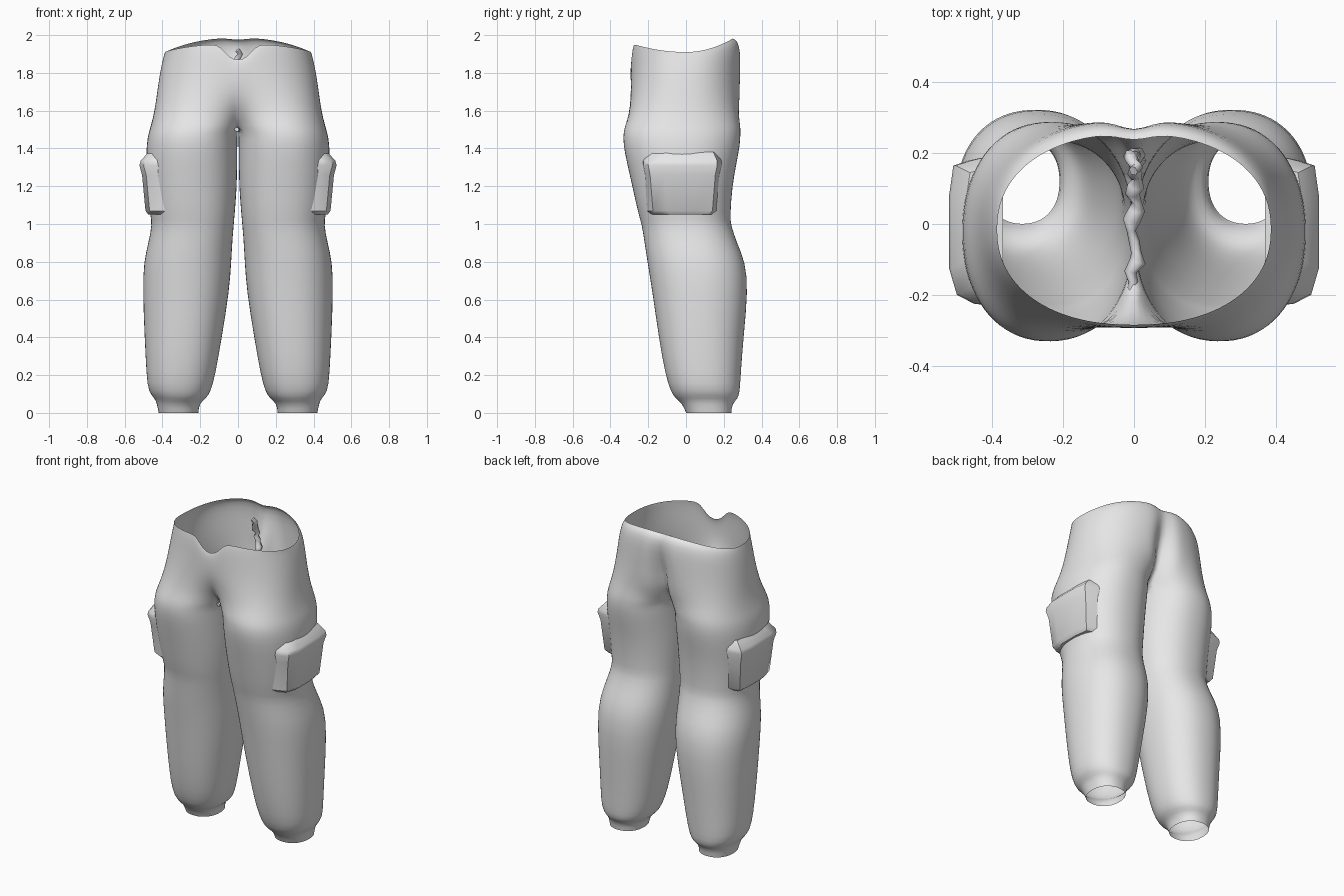
import bpy, bmesh, math, random
from math import sin, cos, pi, exp

if "Cube" in bpy.data.objects:
    bpy.data.objects.remove(bpy.data.objects["Cube"])
random.seed(4)

cloth = bpy.data.materials.new("grey_cloth")
cloth.use_nodes = True
GREY = (0.8, 0.8, 0.8, 1)
cloth.diffuse_color = GREY
cloth.node_tree.nodes["Principled BSDF"].inputs["Base Color"].default_value = GREY

# Ring profile of one side: height, inner x, outer x, front y, back y
RINGS = [
    (0, .21, .42, 0, .24), (.05, .205, .43, -.02, .245),
    (.075, .17, .44, -.055, .275), (.11, .145, .475, -.08, .285),
    (.2, .12, .485, -.11, .29), (.4, .085, .495, -.145, .305),
    (.65, .045, .505, -.18, .33), (.8, .035, .5, -.205, .315),
    (.9, .03, .475, -.22, .27), (1, .022, .455, -.235, .237),
    (1.04, .018, .465, -.25, .235), (1.2, .005, .48, -.285, .245),
    (1.33, .004, .487, -.315, .27), (1.42, .003, .485, -.333, .287),
    (1.48, .002, .475, -.333, .29), (1.52, -.02, .462, -.325, .29),
    (1.6, -.12, .442, -.305, .285), (1.7, -.25, .428, -.296, .287),
    (1.8, -.35, .416, -.294, .292), (1.88, -.39, .403, -.294, .295),
    (1.93, -.39, .392, -.29, .28), (1.95, -.385, .387, -.285, .255),
]
ARC, WALL, POWER = 30, 7, 0.9
CROTCH = 1.5


def rounded(v):
    return math.copysign(abs(v) ** POWER, v)


def rim_height(x, y):
    """Waist edge: high back, dipped sides, front notch."""
    s = min(abs(y) / .27, 1)
    if y > 0:
        return 1.91 + .085 * s * s
    return 1.91 + .04 * s * s - .085 * exp(-(x / .075) ** 4)


def bump(v, centre, width):
    return exp(-((v - centre) / width) ** 2)


def ring_points(z, inner, outer, front, back):
    c, rx = (inner + outer) / 2, (outer - inner) / 2
    cy, ry = (front + back) / 2, (back - front) / 2
    # The seam angle is where the outline reaches the middle plane
    seam = pi * .8 if inner > 0 else math.acos(-(max(c, 0) / rx) ** (1 / POWER))
    angles = [-seam + 2 * seam * i / ARC for i in range(ARC + 1)]
    angles += [seam + (2 * pi - 2 * seam) * i / (WALL + 1) for i in range(1, WALL + 1)]
    pts = []
    for i, a in enumerate(angles):
        x, y = c + rx * rounded(cos(a)), cy + ry * rounded(sin(a))
        if inner < 0 and (x < .0001 or i >= ARC or i == 0):
            x = 0
        # Rear cleft and shallow fly creases
        if y > 0 and z > CROTCH:
            y -= .075 * bump(x, 0, .035) * bump(z, 1.7, .12) + .02 * bump(x, 0, .05)
        if y < 0 and z > CROTCH:
            y += .015 * bump(x, 0, .1) * (bump(z, 1.6, .04) + bump(z, 1.74, .03))
        t = max(0, (z - 1.7) / .25)
        pts.append((x, y, z + (rim_height(x, y) - 1.95) * t))
    return pts


def add_object(name, bm, subdivide):
    bmesh.ops.recalc_face_normals(bm, faces=bm.faces)
    mesh = bpy.data.meshes.new(name)
    bm.to_mesh(mesh)
    bm.free()
    mesh.materials.append(cloth)
    obj = bpy.data.objects.new(name, mesh)
    bpy.context.collection.objects.link(obj)
    mirror = obj.modifiers.new("Mirror", "MIRROR")
    mirror.use_clip = True
    mirror.merge_threshold = .0005
    if subdivide:
        obj.modifiers.new("Smooth", "SUBSURF").levels = 1
        obj.modifiers["Smooth"].render_levels = 1
    for poly in mesh.polygons:
        poly.use_smooth = True
    return obj


# Trouser shell: open at waist and ankles, one half mirrored
bm = bmesh.new()
loops = [[bm.verts.new(p) for p in ring_points(*r)] for r in RINGS]
count = ARC + 1 + WALL
for k in range(len(loops) - 1):
    for i in range(count):
        if RINGS[k][0] > CROTCH and i >= ARC:
            continue  # the pelvis has no dividing wall
        j = (i + 1) % count
        bm.faces.new((loops[k][i], loops[k][j], loops[k + 1][j], loops[k + 1][i]))
bmesh.ops.delete(bm, geom=[v for v in bm.verts if not v.link_faces], context="VERTS")
add_object("trousers", bm, True)

# Cargo pockets: tapered blocks on the outer thighs
bm = bmesh.new()
sections = [  # height, outer x, front y, back y
    (1.05, .475, -.18, .14), (1.07, .49, -.2, .155), (1.26, .508, -.215, .17),
    (1.31, .522, -.225, .18), (1.335, .515, -.225, .18), (1.38, .475, -.2, .16),
]
rows = []
for z, x, f, b in sections:
    outline = [(.37, f - .01), (x - .07, f), (x - .022, f + .025), (x, f + .1),
               (x, b - .1), (x - .012, b - .015), (x - .06, b), (.37, b + .02)]
    rows.append([bm.verts.new((px, py, z)) for px, py in outline])
for low, high in zip(rows, rows[1:]):
    for i in range(len(low) - 1):
        bm.faces.new((low[i], low[i + 1], high[i + 1], high[i]))
bm.faces.new(rows[0])
bm.faces.new(rows[-1])
pocket = add_object("cargo_pockets", bm, False)
bpy.context.view_layer.objects.active = pocket
pocket.select_set(True)
bpy.ops.object.shade_smooth_by_angle(angle=math.radians(40))

# Ragged seam running from the crotch up the rear cleft
path = [(-.19, 1.5), (-.08, 1.51), (.04, 1.53), (.13, 1.58), (.18, 1.66),
        (.2, 1.75), (.19, 1.84), (.15, 1.92)]
curve = bpy.data.curves.new("crotch_seam", "CURVE")
curve.dimensions = "3D"
curve.bevel_depth = .022
curve.bevel_resolution = 1
curve.use_fill_caps = True
spline = curve.splines.new("POLY")
STEPS = 4
spline.points.add((len(path) - 1) * STEPS)
for n, point in enumerate(spline.points):
    k, t = divmod(n, STEPS)
    (y0, z0), (y1, z1) = path[k], path[min(k + 1, len(path) - 1)]
    t /= STEPS
    point.co = (random.uniform(-.012, .012), y0 + (y1 - y0) * t, z0 + (z1 - z0) * t, 1)
    point.radius = random.uniform(.5, 1.2)
curve.materials.append(cloth)
seam = bpy.data.objects.new("crotch_seam", curve)
bpy.context.collection.objects.link(seam)
